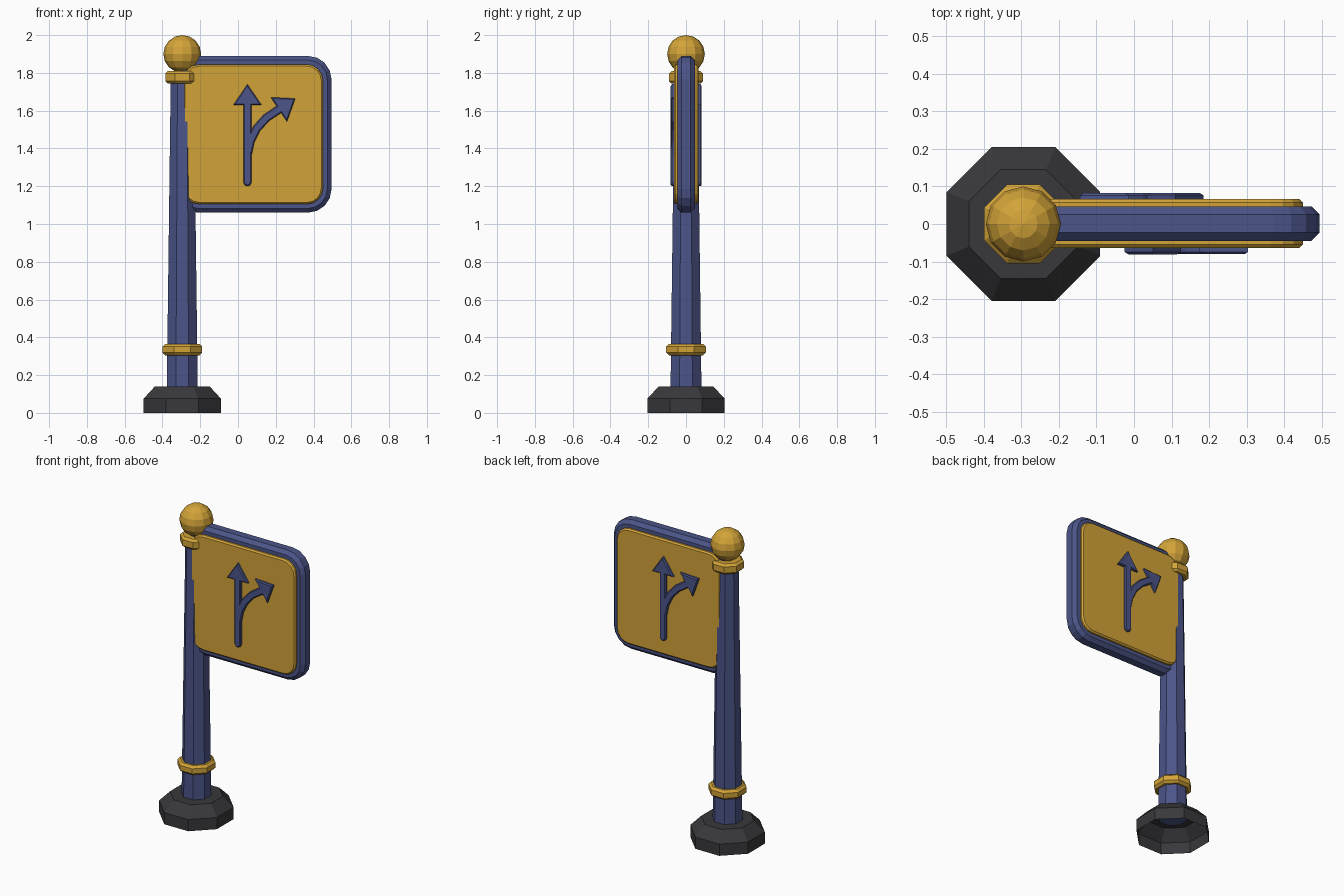
import bpy, bmesh
from math import pi, cos, sin
from mathutils import Matrix, Vector

cube = bpy.data.objects.get("Cube")
if cube:
    bpy.data.objects.remove(cube)


def material(name, rgb):
    m = bpy.data.materials.new(name)
    m.use_nodes = True
    m.diffuse_color = (*rgb, 1)
    m.node_tree.nodes["Principled BSDF"].inputs["Base Color"].default_value = (*rgb, 1)
    return m


YELLOW = material("golden yellow", (0.65, 0.37, 0.04))
BLUE = material("slate blue", (0.072, 0.09, 0.25))
DARK = material("charcoal", (0.04, 0.039, 0.044))

POST_X = -0.295
SIGN_X, SIGN_Z = 0.08, 1.475


def finish(bm, name, mat, location=(0, 0, 0), turn=0):
    bmesh.ops.recalc_face_normals(bm, faces=bm.faces)
    mesh = bpy.data.meshes.new(name)
    bm.to_mesh(mesh)
    bm.free()
    mesh.materials.append(mat)
    obj = bpy.data.objects.new(name, mesh)
    obj.location = location
    obj.rotation_euler.z = turn
    bpy.context.scene.collection.objects.link(obj)
    return obj


def octagon_part(name, profile, mat, closed_ends=True):
    """Eight-sided turned part; profile lists (half width across flats, height)."""
    bm = bmesh.new()
    rings = []
    for half, z in profile:
        r = half / cos(pi / 8)
        rings.append([bm.verts.new((r * cos((i + 0.5) * pi / 4), r * sin((i + 0.5) * pi / 4), z))
                      for i in range(8)])
    for a, b in zip(rings, rings[1:]):
        for i in range(8):
            j = (i + 1) % 8
            bm.faces.new((a[i], a[j], b[j], b[i]))
    if closed_ends:
        bm.faces.new(rings[0])
        bm.faces.new(rings[-1])
    return finish(bm, name, mat, (POST_X, 0, 0))


def band(name, half, low, high, mat):
    c = 0.014
    return octagon_part(name, [(half - c, low), (half, low + c), (half, high - c), (half - c, high)], mat)


def plate(name, outline, y_back, y_front, bevel, mat, turn=0, both_edges=False):
    """Upright slab from an (x, z) outline around the sign centre, with chamfered rim."""
    bm = bmesh.new()
    back = bm.faces.new([bm.verts.new((x, y_back, z)) for x, z in outline])
    front = bmesh.ops.extrude_face_region(bm, geom=[back], use_keep_orig=True)["geom"]
    verts = [g for g in front if isinstance(g, bmesh.types.BMVert)]
    bmesh.ops.translate(bm, verts=verts, vec=(0, y_front - y_back, 0))
    edges = [e for e in bm.edges
             if all(abs(v.co.y - y_front) < 1e-5 for v in e.verts)
             or (both_edges and all(abs(v.co.y - y_back) < 1e-5 for v in e.verts))]
    bmesh.ops.bevel(bm, geom=edges, offset=bevel, segments=1, affect='EDGES', profile=0.5)
    return finish(bm, name, mat, (SIGN_X, 0.001, SIGN_Z), turn)


def rounded_square(half, radius, steps=4):
    pts = []
    for corner, (sx, sz) in enumerate(((1, 1), (-1, 1), (-1, -1), (1, -1))):
        for k in range(steps + 1):
            a = (corner + k / steps) * pi / 2
            pts.append((sx * (half - radius) + radius * cos(a),
                        sz * (half - radius) + radius * sin(a)))
    return pts


def ribbon(path, half):
    """Outline of a constant-width strip along a path."""
    left, right = [], []
    for i, p in enumerate(path):
        d = (path[min(i + 1, len(path) - 1)] - path[max(i - 1, 0)]).normalized()
        n = Vector((-d.y, d.x)) * half
        left.append(p + n)
        right.append(p - n)
    return left, right


def arrow(path, half, head_half, head_length, round_tail=False):
    left, right = ribbon(path, half)
    d = (path[-1] - path[-2]).normalized()
    n = Vector((-d.y, d.x))
    # the neck squares up to the head
    left[-1], right[-1] = path[-1] + n * half, path[-1] - n * half
    head = [path[-1] - n * head_half, path[-1] + d * head_length, path[-1] + n * head_half]
    tail = []
    if round_tail:
        tail = [path[0] + n * half * cos(a) - d * half * sin(a)
                for a in (pi / 4, pi / 2, 3 * pi / 4)]
    return [tuple(p) for p in right + head + left[::-1] + tail]


# Foot, hollow underneath
octagon_part("base", [(0.205, 0), (0.205, 0.075), (0.145, 0.14), (0.07, 0.14)], DARK, False)

# Tapered post with its bands and ball
octagon_part("post", [(0.082, 0.12), (0.061, 1.78)], BLUE)
band("lower_band", 0.105, 0.305, 0.365, YELLOW)
band("top_collar", 0.09, 1.743, 1.81, YELLOW)
bm = bmesh.new()
bmesh.ops.create_uvsphere(bm, u_segments=12, v_segments=8, radius=0.1)
finish(bm, "ball_finial", YELLOW, (POST_X, 0, 1.9))

# Sign body
plate("sign_frame", rounded_square(0.415, 0.125), 0.046, -0.046, 0.022, BLUE, both_edges=True)

# Panels and arrows, the same on the front and the back
straight = [Vector((-0.03, -0.253)), Vector((-0.03, 0.155))]
curved = [Vector(p) for p in ((-0.028, -0.1), (-0.014, -0.035), (0.02, 0.032),
                              (0.07, 0.087), (0.136, 0.131))]
for side, turn in (("front", 0), ("back", pi)):
    plate(side + "_panel", rounded_square(0.37, 0.085), -0.04, -0.065, 0.009, YELLOW, turn)
    plate(side + "_straight_arrow", arrow(straight, 0.022, 0.075, 0.11, True),
          -0.06, -0.082, 0.006, BLUE, turn)
    plate(side + "_branch_arrow", arrow(curved, 0.022, 0.078, 0.105),
          -0.06, -0.0815, 0.006, BLUE, turn)
